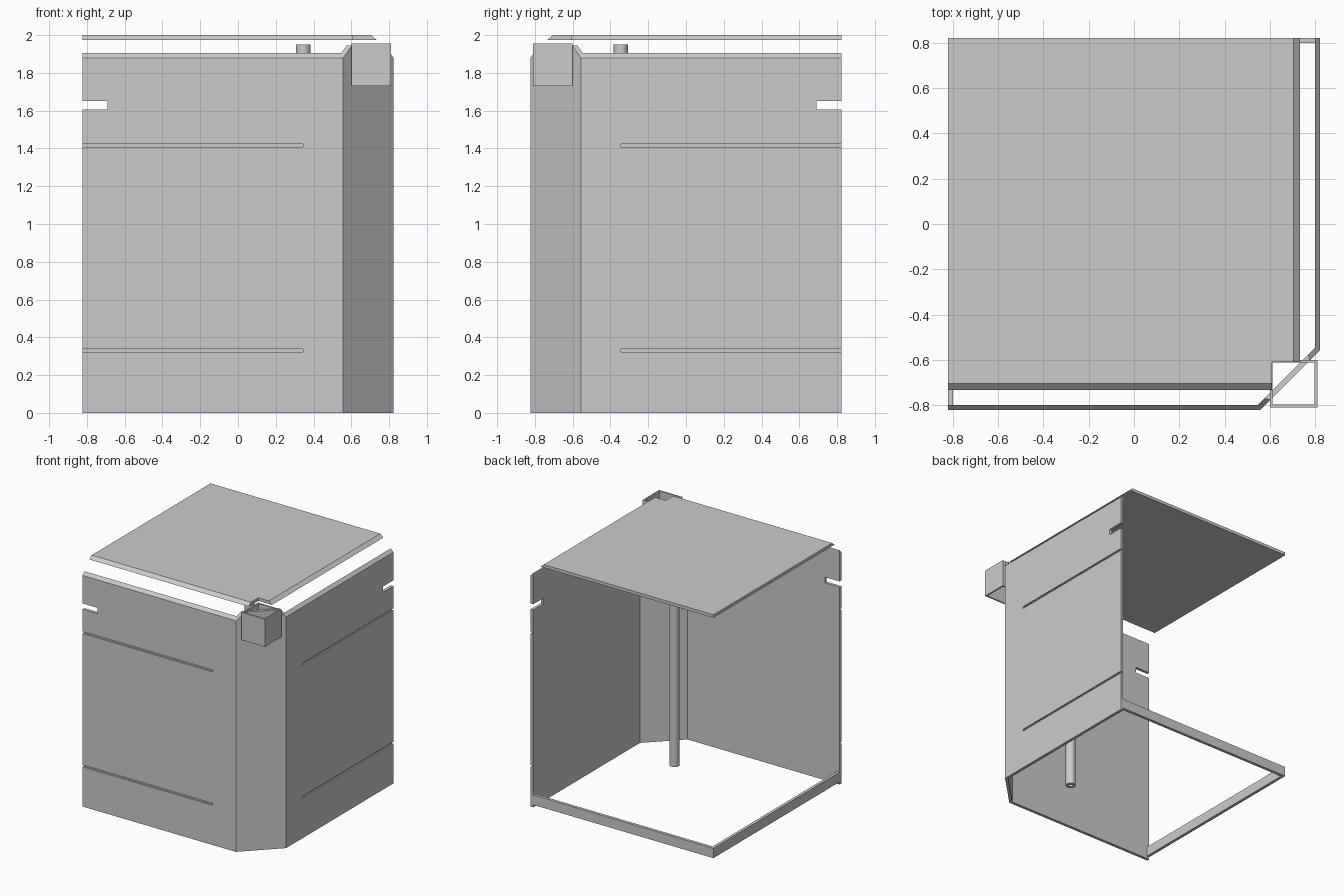
import bpy, bmesh, math
from mathutils import Vector

if "Cube" in bpy.data.objects:
    bpy.data.objects.remove(bpy.data.objects["Cube"], do_unlink=True)

grey = bpy.data.materials.new("plain_grey")
grey.use_nodes = True
grey.diffuse_color = (0.6, 0.6, 0.6, 1)
grey.node_tree.nodes["Principled BSDF"].inputs["Base Color"].default_value = (0.6, 0.6, 0.6, 1)

H = 0.823     # half width of the cabinet
C = 0.557     # where the angled corner begins
T = 0.024     # panel thickness
IN = H - T
MITRE = T * math.tan(math.radians(22.5))


def swap(p):
    """Reflect across the diagonal that runs through the angled corner."""
    return (-p[1], -p[0], p[2])


def loft(name, ring_a, ring_b, mirrored=False):
    """Solid between two matching rings of points."""
    if mirrored:
        ring_a, ring_b = [swap(p) for p in ring_a], [swap(p) for p in ring_b]
    bm = bmesh.new()
    a = [bm.verts.new(p) for p in ring_a]
    b = [bm.verts.new(p) for p in ring_b]
    bm.faces.new(a)
    bm.faces.new(b[::-1])
    for i in range(len(a)):
        j = (i + 1) % len(a)
        bm.faces.new((a[j], a[i], b[i], b[j]))
    bmesh.ops.recalc_face_normals(bm, faces=bm.faces)
    mesh = bpy.data.meshes.new(name)
    bm.to_mesh(mesh)
    bm.free()
    obj = bpy.data.objects.new(name, mesh)
    bpy.context.collection.objects.link(obj)
    mesh.materials.append(grey)
    return obj


def box(name, x0, x1, y0, y1, z0, z1, mirrored=False):
    ring = [(x0, y0), (x1, y0), (x1, y1), (x0, y1)]
    return loft(name, [(x, y, z0) for x, y in ring], [(x, y, z1) for x, y in ring], mirrored)


def cut(target, cutter):
    """Apply a boolean difference and discard the cutter."""
    mod = target.modifiers.new("cut", "BOOLEAN")
    mod.operation = "DIFFERENCE"
    mod.solver = "EXACT"
    mod.object = cutter
    bpy.context.view_layer.objects.active = target
    bpy.ops.object.modifier_apply(modifier=mod.name)
    bpy.data.objects.remove(cutter, do_unlink=True)


# Two walls with bevelled tops, a through slot and two shallow grooves each
for name, m in (("front_wall", False), ("side_wall", True)):
    section = [(-H, 0), (-H, 1.88), (-IN, 1.905), (-IN, 0)]
    ends = [C, C, C - MITRE, C - MITRE]
    wall = loft(name, [(-H, y, z) for y, z in section],
                [(x, y, z) for x, (y, z) in zip(ends, section)], m)
    cut(wall, box("slot_cutter", -1, -0.69, -1, -0.7, 1.605, 1.652, m))
    for z in (0.323, 1.408):
        cut(wall, box("groove_cutter", -1, 0.345, -1, -H + 0.012, z, z + 0.016, m))

# Angled corner panel with sloping shoulders
start, along = Vector((C, -H, 0)), Vector((1, 1, 0)).normalized()
inward = Vector((-1, 1, 0)).normalized() * T
length = (H - C) * math.sqrt(2)
TOP = 1.945


def corner_ring(inset, shoulder, offset):
    s = inset + TOP - shoulder
    outline = [(inset, 0), (length - inset, 0), (length - inset, shoulder),
               (length - s, TOP), (s, TOP), (inset, shoulder)]
    return [start + offset + along * u + Vector((0, 0, z)) for u, z in outline]


loft("corner_panel", corner_ring(0, 1.88, Vector()), corner_ring(MITRE, 1.905, inward))

# Square open sleeve through the corner
sleeve = box("corner_sleeve", 0.6, 0.81, -0.81, -0.6, 1.73, 1.955)
cut(sleeve, box("sleeve_cutter", 0.612, 0.798, -0.798, -0.612, 1.6, 2.1))
# the corner panel stays visible inside the sleeve

# Top plate with two bevelled edges and a square notch


def plate_ring(edge, z):
    outline = [(-H, -edge), (0.61, -edge), (0.61, -0.61), (edge, -0.61), (edge, H), (-H, H)]
    return [(x, y, z) for x, y in outline]


loft("top_plate", plate_ring(0.733, 1.975), plate_ring(0.705, 2.0))

# Low rails closing the two open sides
box("back_rail", -H, IN, IN, H, 0.02, 0.1)
box("side_rail", -H, IN, IN, H, 0.02, 0.1, True)

# Hollow centre post


def circle(radius, z, n=32):
    return [(0.345 + radius * math.cos(math.tau * i / n),
             -0.345 + radius * math.sin(math.tau * i / n), z) for i in range(n)]


post = loft("centre_post", circle(0.038, 0.02), circle(0.038, 1.95))
cut(post, loft("bore_cutter", circle(0.018, -0.1), circle(0.018, 2.1)))
bpy.ops.object.select_all(action="DESELECT")
post.select_set(True)
bpy.context.view_layer.objects.active = post
bpy.ops.object.shade_smooth_by_angle(angle=math.radians(30))
